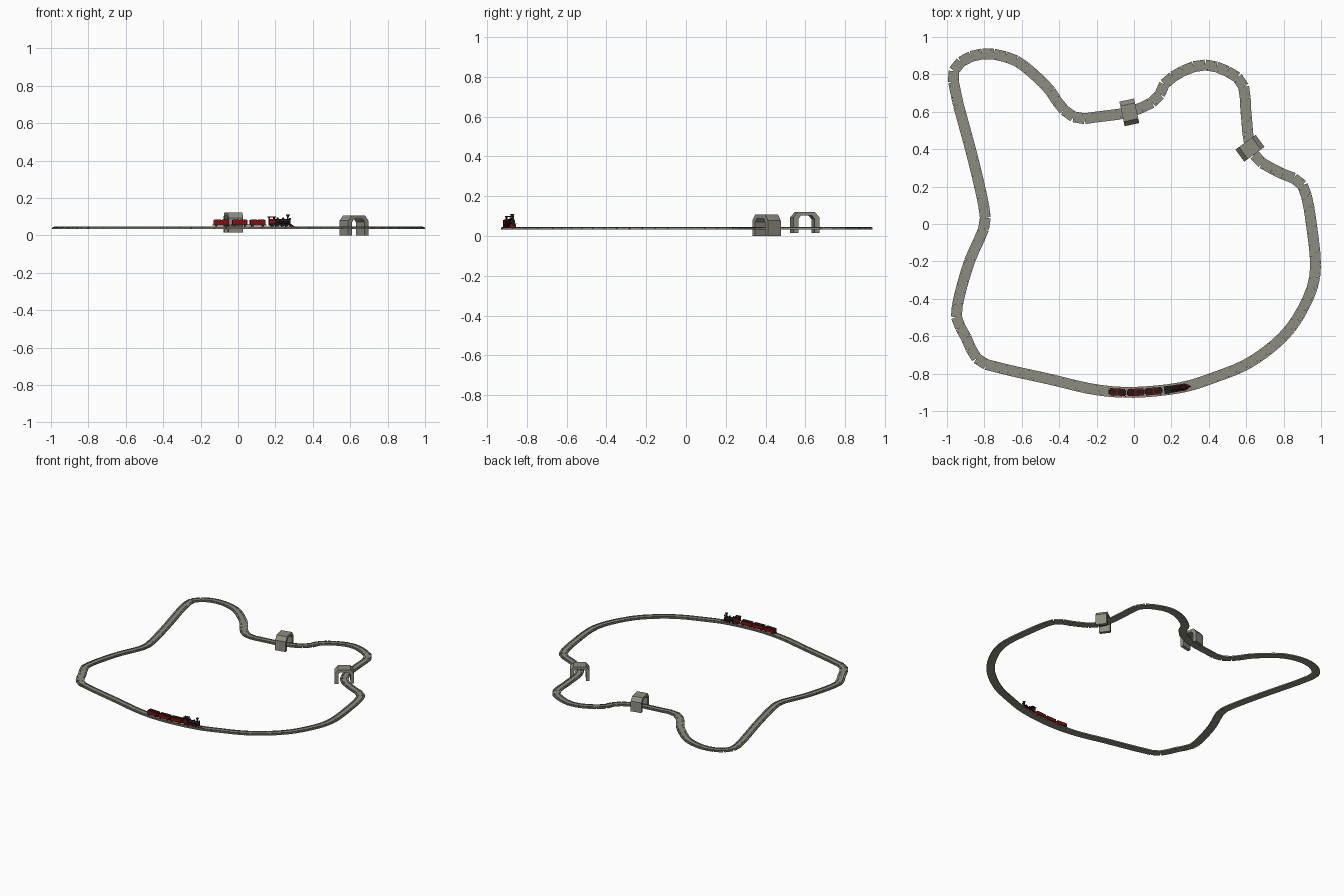
import bpy, bmesh, math
from mathutils import Matrix, Vector

cube = bpy.data.objects.get("Cube")
if cube:
    bpy.data.objects.remove(cube, do_unlink=True)


def material(name, color):
    mat = bpy.data.materials.new(name)
    mat.use_nodes = True
    mat.diffuse_color = (*color, 1)
    mat.node_tree.nodes["Principled BSDF"].inputs["Base Color"].default_value = (*color, 1)
    return mat


STONE = material("stone grey", (0.27, 0.265, 0.22))
RED = material("deep red", (0.23, 0.005, 0.005))
BLACK = material("soot black", (0.012, 0.013, 0.013))


def finish(name, bm, mat, smooth=False):
    bmesh.ops.recalc_face_normals(bm, faces=bm.faces)
    mesh = bpy.data.meshes.new(name)
    bm.to_mesh(mesh)
    bm.free()
    mesh.materials.append(mat)
    obj = bpy.data.objects.new(name, mesh)
    bpy.context.collection.objects.link(obj)
    if smooth:
        bpy.ops.object.select_all(action='DESELECT')
        obj.select_set(True)
        bpy.context.view_layer.objects.active = obj
        bpy.ops.object.shade_smooth_by_angle()
    return obj


def add_box(bm, frame, center, size):
    m = frame @ Matrix.Translation(center) @ Matrix.Diagonal((*size, 1))
    bmesh.ops.create_cube(bm, size=1, matrix=m)


def add_tube(bm, frame, center, r1, r2, depth, axis):
    turn = {"x": Matrix.Rotation(math.pi / 2, 4, 'Y'),
            "y": Matrix.Rotation(math.pi / 2, 4, 'X'),
            "z": Matrix.Identity(4)}[axis]
    bmesh.ops.create_cone(bm, cap_ends=True, segments=12, radius1=r1, radius2=r2,
                          depth=depth, matrix=frame @ Matrix.Translation(center) @ turn)


def box(name, frame, center, size, mat):
    bm = bmesh.new()
    add_box(bm, frame, center, size)
    return finish(name, bm, mat)


def tube(name, frame, center, r1, r2, depth, axis, mat):
    bm = bmesh.new()
    add_tube(bm, frame, center, r1, r2, depth, axis)
    return finish(name, bm, mat, True)


# Route of the loop, anticlockwise from the front
ROUTE = [(0, -.9), (.25, -.875), (.43, -.82), (.62, -.74), (.8, -.6), (.91, -.44),
         (.968, -.27), (.955, -.05), (.905, .2), (.8, .265), (.68, .33), (.62, .42),
         (.6, .58), (.58, .75), (.48, .825), (.365, .85), (.245, .81), (.155, .74),
         (.12, .665), (-.02, .6), (-.18, .575), (-.3, .565), (-.385, .62), (-.45, .715),
         (-.535, .8), (-.635, .875), (-.77, .91), (-.885, .89), (-.965, .815),
         (-.945, .665), (-.915, .55), (-.86, .345), (-.81, .13), (-.795, .015),
         (-.82, -.065), (-.89, -.23), (-.95, -.48), (-.905, -.59), (-.835, -.725),
         (-.715, -.77), (-.45, -.83), (-.21, -.885)]


def smooth_route(points, steps=24):
    pts = [Vector((x, y, 0)) for x, y in points]
    out = []
    for i in range(len(pts)):
        a, b, c, d = (pts[(i + k) % len(pts)] for k in (-1, 0, 1, 2))
        for s in range(steps):
            t = s / steps
            out.append(0.5 * (2 * b + (c - a) * t + (2 * a - 5 * b + 4 * c - d) * t * t
                              + (3 * b - a - 3 * c + d) * t ** 3))
    return out


def resample(path, spacing):
    closed = path + path[:1]
    total = sum((q - p).length for p, q in zip(closed, closed[1:]))
    count = round(total / spacing)
    step, run, out = total / count, 0, []
    for p, q in zip(closed, closed[1:]):
        length = (q - p).length
        while len(out) < count and len(out) * step <= run + length:
            out.append(p.lerp(q, (len(out) * step - run) / length))
        run += length
    return out


def frame_at(pos, angle):
    return Matrix.Translation(pos) @ Matrix.Rotation(angle, 4, 'Z')


path = smooth_route(ROUTE)
joints = resample(path, 0.062)

# Straight track sections, butted end to end
bed, rails, bolts = bmesh.new(), bmesh.new(), bmesh.new()
for i, p in enumerate(joints):
    q = joints[(i + 1) % len(joints)]
    d = q - p
    f = frame_at((p + q) / 2, math.atan2(d.y, d.x))
    add_box(bed, f, (0, 0, 0.0385), (d.length, 0.058, 0.009))
    for side in (-1, 1):
        add_box(rails, f, (0, side * 0.017, 0.0445), (d.length, 0.004, 0.004))
        add_box(bolts, f, (side * 0.015, side * 0.022, 0.0434), (0.004, 0.004, 0.002))
finish("track_bed", bed, STONE)
finish("track_rails", rails, STONE)
finish("track_bolts", bolts, BLACK)


# Tunnels: chamfered portal profile extruded along the track
def tunnel(name, pos, angle):
    outer = [(0.067, 0), (0.067, 0.078), (0.043, 0.107)]
    inner = [(0.042, 0), (0.042, 0.07), (0.028, 0.088)]

    def mirrored(half):
        return half + [(-x, z) for x, z in reversed(half)]

    f = frame_at(pos, angle)
    bm = bmesh.new()
    rings = [[bm.verts.new(f @ Vector((x, y, z))) for x, z in mirrored(prof)]
             for y in (-0.04, 0.04) for prof in (outer, inner)]
    out_a, in_a, out_b, in_b = rings
    for a, b in ((out_a, in_a), (out_b, in_b), (out_a, out_b), (in_a, in_b)):
        for i in range(len(a) - 1):
            bm.faces.new((a[i], a[i + 1], b[i + 1], b[i]))
    for i in (0, -1):
        bm.faces.new((out_a[i], in_a[i], in_b[i], out_b[i]))
    finish(name, bm, STONE)


tunnel("left_tunnel", (0.62, 0.405, 0), math.radians(36))
tunnel("back_tunnel", (-0.025, 0.597, 0.015), math.radians(102))


# Train, following the front of the loop
def on_track(x):
    front = sorted((p for p in path if p.y < -0.65), key=lambda p: p.x)
    k = min(range(1, len(front) - 1), key=lambda i: abs(front[i].x - x))
    d = front[k + 1] - front[k - 1]
    return frame_at(front[k] + Vector((0, 0, 0.046)), math.atan2(d.y, d.x))


def wheels(name, frame, spots, radius):
    bm = bmesh.new()
    for x in spots:
        for side in (-1, 1):
            add_tube(bm, frame, (x, side * 0.016, radius), radius, radius, 0.005, "y")
    finish(name, bm, BLACK, True)


for n, x in enumerate((-0.088, 0.012, 0.11)):
    f, car = on_track(x), f"wagon_{n + 1}"
    box(car + "_body", f, (0, 0, 0.023), (0.082, 0.038, 0.024), RED)
    box(car + "_chassis", f, (0, 0, 0.009), (0.094, 0.024, 0.005), BLACK)
    for side in (-1, 1):
        box(car + "_load", f, (side * 0.02, 0, 0.036), (0.032, 0.026, 0.004), BLACK)
    wheels(car + "_wheels", f, (-0.028, 0.028), 0.006)

f = on_track(0.22)
box("engine_chassis", f, (0, 0, 0.011), (0.115, 0.026, 0.007), BLACK)
box("engine_cab", f, (-0.042, 0, 0.027), (0.03, 0.036, 0.026), RED)
for sx in (-1, 1):
    for sy in (-1, 1):
        box("cab_post", f, (-0.042 + sx * 0.013, sy * 0.016, 0.045), (0.004, 0.004, 0.012), BLACK)
box("cab_roof", f, (-0.042, 0, 0.052), (0.038, 0.04, 0.004), BLACK)
tube("boiler", f, (0.015, 0, 0.027), 0.013, 0.013, 0.085, "x", BLACK)
for x in (-0.01, 0.02):
    tube("boiler_dome", f, (x, 0, 0.043), 0.007, 0.005, 0.01, "z", BLACK)
tube("chimney_stem", f, (0.045, 0, 0.045), 0.005, 0.005, 0.022, "z", BLACK)
tube("chimney_cap", f, (0.045, 0, 0.058), 0.005, 0.011, 0.012, "z", BLACK)
box("headlamp", f, (0.058, 0, 0.043), (0.009, 0.009, 0.009), BLACK)
for side in (-1, 1):
    box("running_board", f, (0.015, side * 0.016, 0.018), (0.08, 0.006, 0.004), RED)
wheels("drive_wheels", f, (-0.04, -0.015), 0.01)
wheels("pilot_wheels", f, (0.015, 0.037), 0.006)

# Wedge-shaped cowcatcher
bm = bmesh.new()
base = [bm.verts.new(f @ Vector(c)) for c in
        ((0.057, -0.017, 0), (0.057, 0.017, 0), (0.084, 0, 0))]
top = [bm.verts.new(f @ Vector(c)) for c in
       ((0.057, -0.012, 0.014), (0.057, 0.012, 0.014), (0.064, 0, 0.014))]
bm.faces.new(base)
bm.faces.new(top)
for i in range(3):
    j = (i + 1) % 3
    bm.faces.new((base[i], base[j], top[j], top[i]))
finish("cowcatcher", bm, RED)
